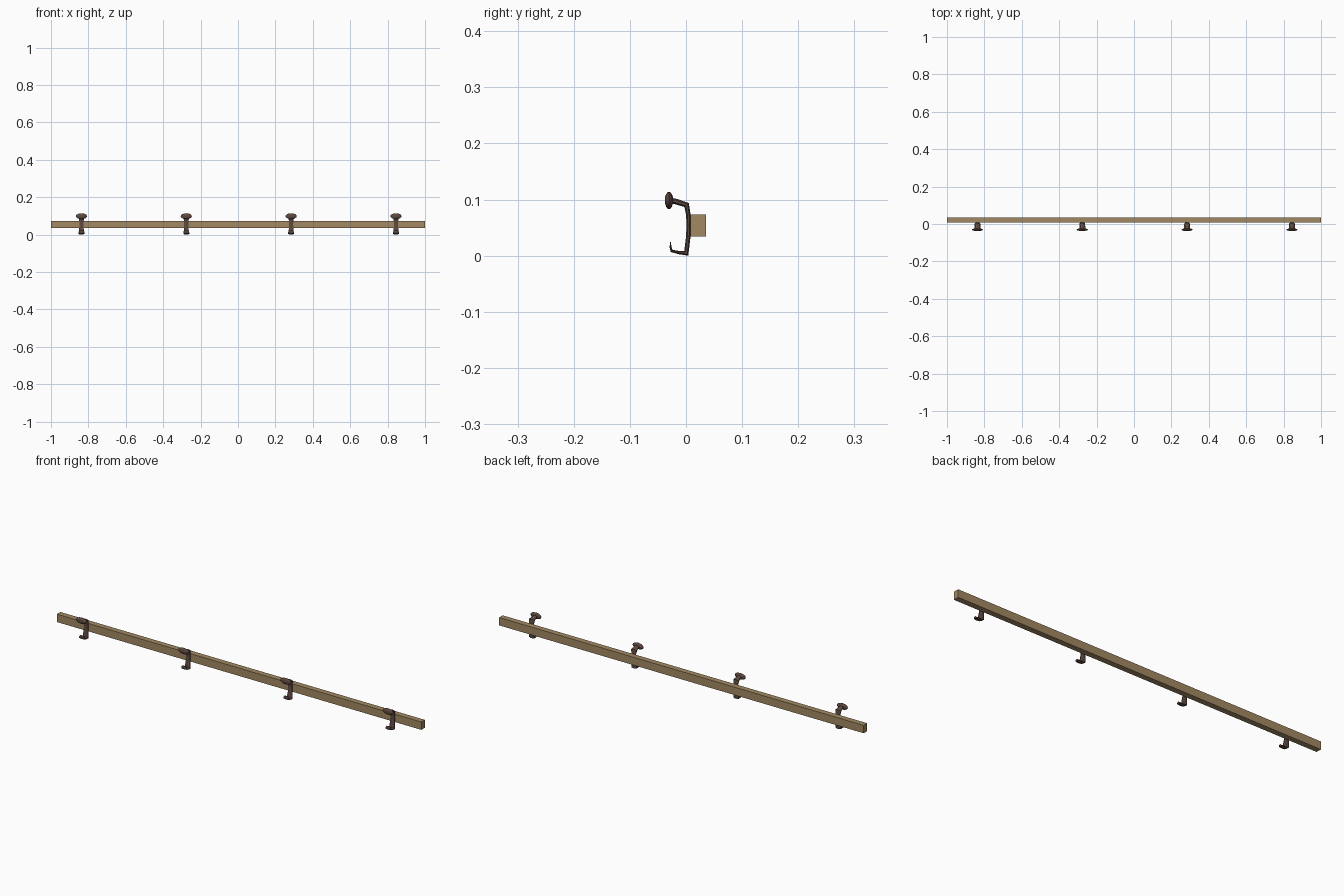
import bpy, bmesh, math
from mathutils import Vector

if "Cube" in bpy.data.objects:
    bpy.data.objects.remove(bpy.data.objects["Cube"])


def material(name, rgb):
    m = bpy.data.materials.new(name)
    m.diffuse_color = (*rgb, 1)
    m.use_nodes = True
    m.node_tree.nodes["Principled BSDF"].inputs["Base Color"].default_value = m.diffuse_color
    return m


WOOD = material("light_wood", (0.36, 0.25, 0.125))
BRONZE = material("dark_bronze", (0.115, 0.068, 0.052))


def finish(bm, name, mat):
    bmesh.ops.recalc_face_normals(bm, faces=bm.faces)
    me = bpy.data.meshes.new(name)
    bm.to_mesh(me)
    bm.free()
    me.materials.append(mat)
    ob = bpy.data.objects.new(name, me)
    bpy.context.collection.objects.link(ob)
    return ob


# Wooden rail
bm = bmesh.new()
bmesh.ops.create_cube(bm, size=1)
for v in bm.verts:
    v.co = (v.co.x * 2, v.co.y * 0.028 + 0.022, v.co.z * 0.039 + 0.0535)
finish(bm, "rail", WOOD)

# Hook side path: y, z, half width in x, half thickness
PATH = [
    (-0.028, 0.0985, 0.010, 0.005),
    (-0.018, 0.0965, 0.010, 0.005),
    (0.001, 0.0905, 0.015, 0.0045),
    (0.004, 0.074, 0.012, 0.004),
    (0.005, 0.055, 0.011, 0.004),
    (0.004, 0.034, 0.012, 0.004),
    (0.0005, 0.0055, 0.015, 0.004),
    (-0.012, 0.0065, 0.016, 0.0028),
    (-0.0255, 0.0095, 0.016, 0.0022),
    (-0.0275, 0.016, 0.015, 0.0018),
    (-0.0278, 0.025, 0.009, 0.0006),
]


def hook_body(x0):
    bm = bmesh.new()
    pts = [Vector((0, p[0], p[1])) for p in PATH]
    rings = []
    for i, (y, z, w, t) in enumerate(PATH):
        a = (pts[i] - pts[max(i - 1, 0)]).normalized()
        b = (pts[min(i + 1, len(pts) - 1)] - pts[i]).normalized()
        tan = (a + b).normalized()
        nor = Vector((0, -tan.z, tan.y))
        # mitre so that bends keep their thickness
        stretch = 1 / max(0.7, tan.dot(b if b.length else a))
        ring = []
        for k in range(8):
            ang = math.tau * (k + 0.5) / 8
            s = 1 / math.cos(math.pi / 8)
            off = nor * (math.sin(ang) * t * s * stretch)
            co = pts[i] + off + Vector((x0 + math.cos(ang) * w * s, 0, 0))
            ring.append(bm.verts.new(co))
        rings.append(ring)
    for r, q in zip(rings, rings[1:]):
        for k in range(8):
            bm.faces.new((r[k], r[(k + 1) % 8], q[(k + 1) % 8], q[k]))
    bm.faces.new(rings[0])
    bm.faces.new(rings[-1])
    low = min(v.co.z for v in bm.verts)
    for v in bm.verts:
        v.co.z -= low * max(0, 1 - v.co.z / 0.05)
    return finish(bm, "hook_body", BRONZE)


def hook_knob(x0):
    # Flattened oval knob
    bm = bmesh.new()
    bmesh.ops.create_uvsphere(bm, u_segments=16, v_segments=8, radius=1)
    for v in bm.verts:
        x, y, z = v.co
        v.co = (x0 + x * 0.03, -0.0303 + z * 0.0075, 0.0985 + y * 0.0155)
    return finish(bm, "hook_knob", BRONZE)


# Four evenly spaced hooks
for i in range(4):
    x = -0.837 + 0.5605 * i
    for ob in (hook_body(x), hook_knob(x)):
        bpy.ops.object.select_all(action='DESELECT')
        ob.select_set(True)
        bpy.context.view_layer.objects.active = ob
        bpy.ops.object.shade_smooth_by_angle(angle=math.radians(35))
